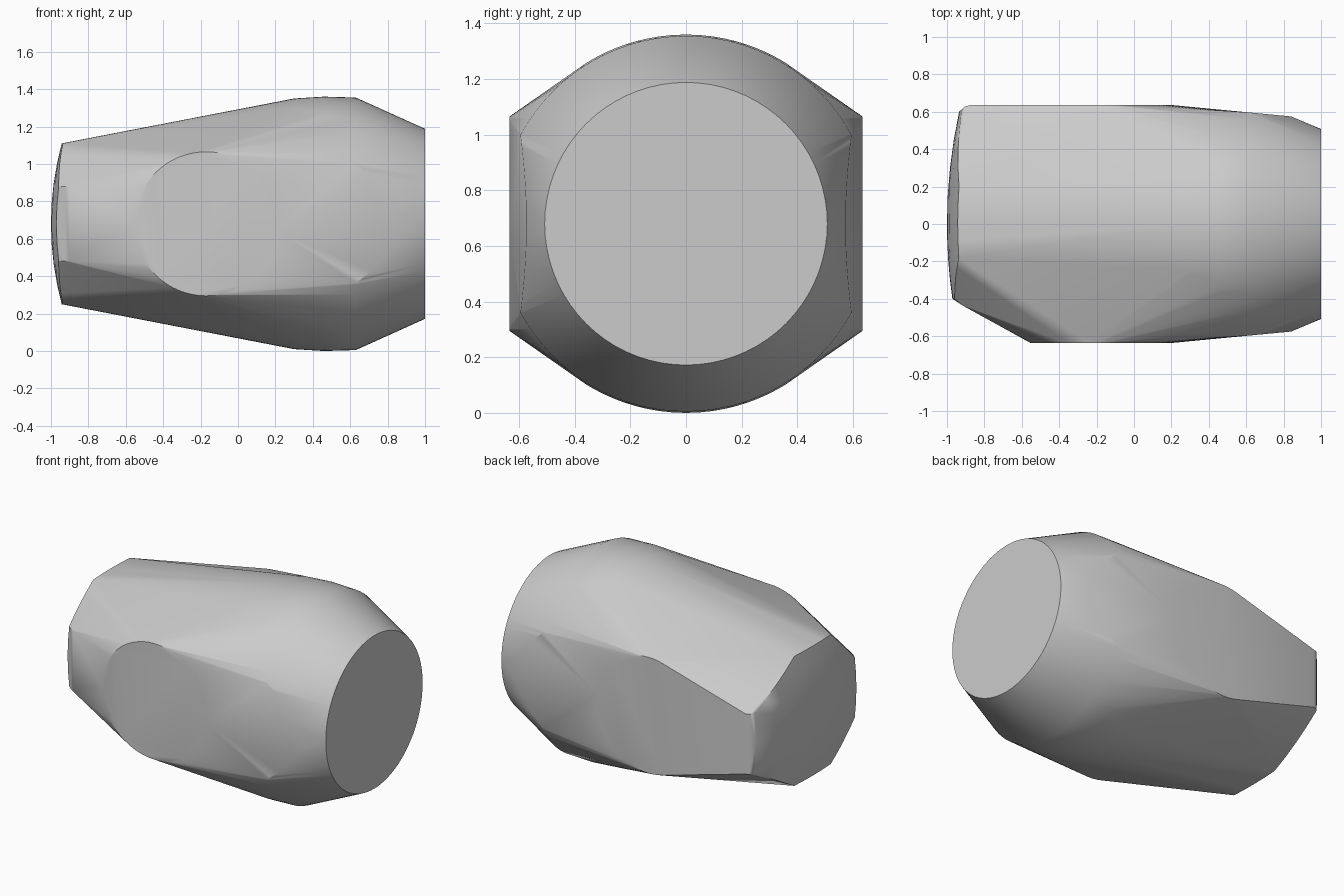
import bpy, bmesh
from math import sin, cos, sqrt, pi, radians

cube = bpy.data.objects.get("Cube")
if cube:
    bpy.data.objects.remove(cube)

CZ = 0.68          # height of the long axis
points = []


def add(x, y, z):
    """Add a point and its mirror image above and below the long axis."""
    points.extend([(x, y, CZ + z), (x, y, CZ - z)])


def arc(x, radius, limit, steps=24):
    """Upper and lower arcs around the long axis, cut off at y = +-limit."""
    for i in range(steps + 1):
        y = limit * sin(pi * (i / steps - 0.5))
        add(x, y, sqrt(max(radius ** 2 - y ** 2, 0)))


# Round flat end and swollen shoulder
arc(1.0, 0.508, 0.508, 36)
arc(0.63, 0.675, 0.595, 36)
arc(0.46, 0.68, 0.36)
arc(0.3, 0.67, 0.27)

# Curved cut where the tapered end meets the side flats
for i in range(9):
    x = 0.63 + 0.21 * i / 8
    radius = 0.508 + (1 - x) * 0.451
    y = 0.595 - 0.095 * (x - 0.63)
    for side in (-1, 1):
        add(x, side * y, sqrt(max(radius ** 2 - y ** 2, 0)))

# Round flats on both sides
for i in range(33):
    a = pi * i / 32
    for side in (-1, 1):
        add(-0.17 + 0.385 * cos(a), side * 0.635, 0.385 * sin(a))

# Slightly domed eight-sided end
rim = [(0.6, -0.2), (0.6, 0.2), (0.2, 0.43), (-0.18, 0.43),
       (-0.4, 0.2), (-0.4, -0.2), (-0.18, -0.43), (0.2, -0.43)]
for (y0, z0), (y1, z1) in zip(rim, rim[1:] + rim[:1]):
    for step in range(4):
        t = step / 4
        for scale in (0, 0.25, 0.5, 0.75, 1):
            y = scale * (y0 + (y1 - y0) * t)
            z = scale * (z0 + (z1 - z0) * t)
            points.append((-1 + 0.18 * y * y + 0.31 * z * z, y, CZ + z))

# Rounded upright corners of the domed end
for x, y in ((-0.88, 0.635), (-0.905, 0.627), (-0.918, 0.615),
             (-0.94, -0.415), (-0.925, -0.43), (-0.9, -0.445)):
    add(x, y, 0.2)

# Wrap everything in one convex body
bm = bmesh.new()
for p in points:
    bm.verts.new(p)
bmesh.ops.remove_doubles(bm, verts=bm.verts[:], dist=0.0005)
hull = bmesh.ops.convex_hull(bm, input=bm.verts[:])
unused = {v for v in hull["geom_interior"] + hull["geom_unused"]
          if isinstance(v, bmesh.types.BMVert)}
bmesh.ops.delete(bm, geom=list(unused), context="VERTS")
bmesh.ops.dissolve_limit(bm, angle_limit=radians(0.5),
                         verts=bm.verts[:], edges=bm.edges[:])
bmesh.ops.recalc_face_normals(bm, faces=bm.faces[:])
mesh = bpy.data.meshes.new("faceted_body")
bm.to_mesh(mesh)
bm.free()
body = bpy.data.objects.new("faceted_body", mesh)
bpy.context.collection.objects.link(body)

# Plain grey material
grey = bpy.data.materials.new("light_grey")
grey.use_nodes = True
colour = (0.6, 0.6, 0.6, 1)
grey.diffuse_color = colour
grey.node_tree.nodes["Principled BSDF"].inputs["Base Color"].default_value = colour
mesh.materials.append(grey)

# Soft shading that keeps the hard rims
bpy.ops.object.select_all(action="DESELECT")
body.select_set(True)
bpy.context.view_layer.objects.active = body
bpy.ops.object.shade_smooth_by_angle(angle=radians(30))
